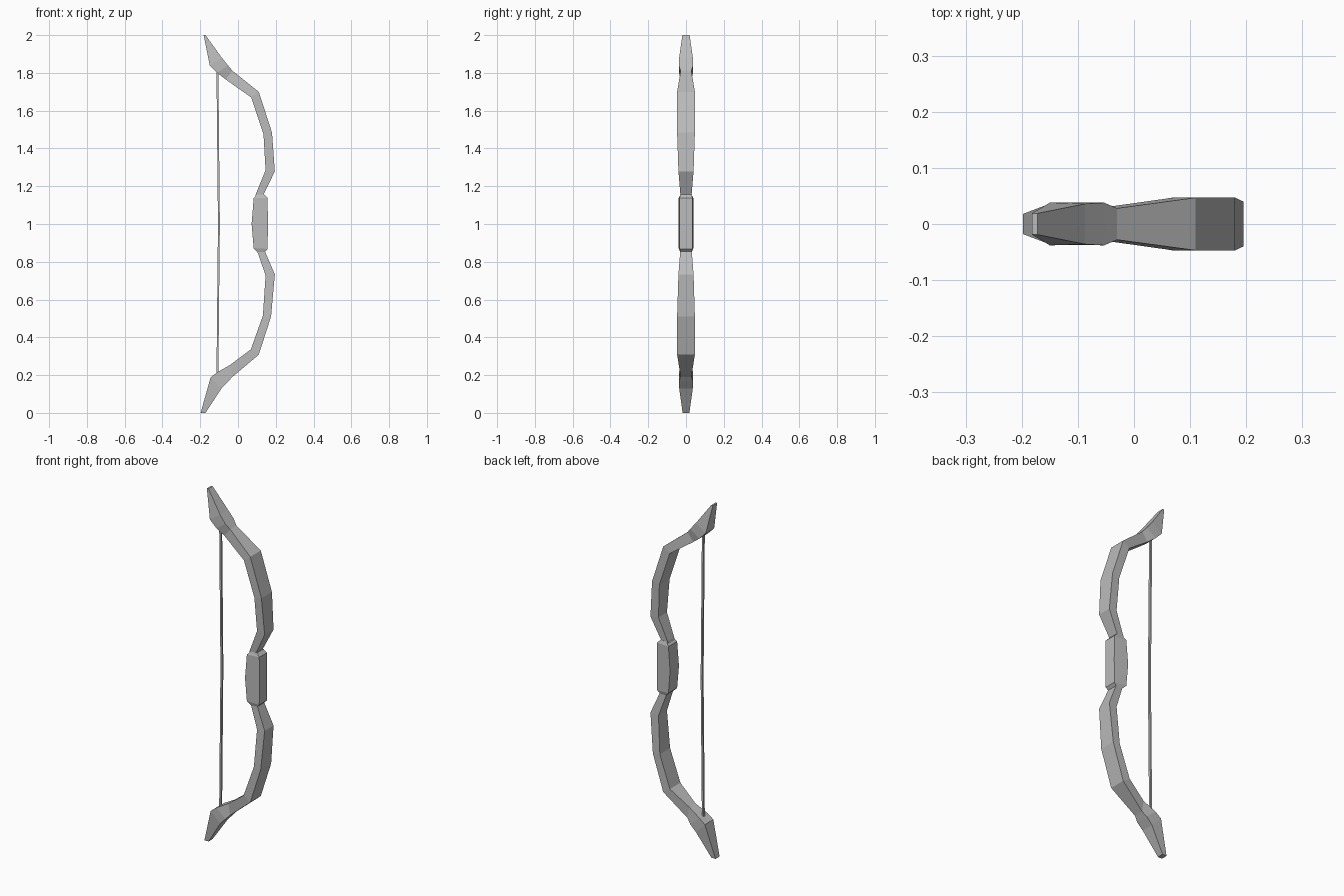
import bpy, bmesh

cube = bpy.data.objects.get("Cube")
if cube:
    bpy.data.objects.remove(cube, do_unlink=True)

# Single flat grey
grey = bpy.data.materials.new("plain grey")
grey.use_nodes = True
colour = (0.5, 0.5, 0.5, 1)
grey.diffuse_color = colour
grey.node_tree.nodes["Principled BSDF"].inputs["Base Color"].default_value = colour


def loft(name, stations):
    """Skin four-sided rings: (string-side x, z, half width, outer x, z, half width)."""
    bm = bmesh.new()
    rings = []
    for xi, zi, wi, xo, zo, wo in stations:
        rings.append([bm.verts.new(p) for p in (
            (xi, -wi, zi), (xo, -wo, zo), (xo, wo, zo), (xi, wi, zi))])
    for a, b in zip(rings, rings[1:]):
        for i in range(4):
            j = (i + 1) % 4
            bm.faces.new((a[i], a[j], b[j], b[i]))
    bm.faces.new(rings[0])
    bm.faces.new(rings[-1])
    bmesh.ops.recalc_face_normals(bm, faces=bm.faces)
    mesh = bpy.data.meshes.new(name)
    bm.to_mesh(mesh)
    bm.free()
    mesh.materials.append(grey)
    obj = bpy.data.objects.new(name, mesh)
    bpy.context.collection.objects.link(obj)
    return obj


# Upper limb, from the grip to the flared tip
loft("upper_limb", [
    (0.09, 1.14, 0.028, 0.132, 1.14, 0.028),
    (0.095, 1.16, 0.03, 0.137, 1.16, 0.03),
    (0.146, 1.285, 0.038, 0.195, 1.278, 0.040),
    (0.135, 1.475, 0.046, 0.180, 1.484, 0.047),
    (0.070, 1.670, 0.047, 0.110, 1.700, 0.047),
    (-0.065, 1.765, 0.028, -0.030, 1.812, 0.028),
    (-0.110, 1.800, 0.037, -0.053, 1.840, 0.038),
    (-0.150, 1.840, 0.038, -0.087, 1.882, 0.036),
    (-0.182, 2.000, 0.019, -0.172, 2.000, 0.019),
])

# Lower limb, whose tip is cut a little wider
loft("lower_limb", [
    (0.09, 0.87, 0.028, 0.132, 0.87, 0.028),
    (0.102, 0.855, 0.03, 0.140, 0.862, 0.03),
    (0.146, 0.728, 0.038, 0.195, 0.733, 0.040),
    (0.132, 0.516, 0.046, 0.175, 0.510, 0.047),
    (0.068, 0.336, 0.047, 0.110, 0.308, 0.047),
    (-0.040, 0.255, 0.028, -0.030, 0.190, 0.028),
    (-0.110, 0.215, 0.037, -0.053, 0.165, 0.038),
    (-0.145, 0.188, 0.038, -0.087, 0.130, 0.036),
    (-0.198, 0.000, 0.018, -0.172, 0.000, 0.018),
])

# Grip block, bulging slightly towards the string
loft("grip", [
    (0.105, 0.850, 0.030, 0.140, 0.850, 0.030),
    (0.083, 0.872, 0.039, 0.157, 0.868, 0.034),
    (0.072, 1.000, 0.040, 0.158, 1.000, 0.034),
    (0.083, 1.136, 0.039, 0.157, 1.138, 0.034),
    (0.100, 1.156, 0.030, 0.140, 1.156, 0.030),
])

# Bowstring, drawn in very slightly at the middle
loft("bowstring", [
    (-0.114, 0.200, 0.006, -0.104, 0.200, 0.006),
    (-0.106, 1.000, 0.006, -0.096, 1.000, 0.006),
    (-0.114, 1.815, 0.006, -0.104, 1.815, 0.006),
])
